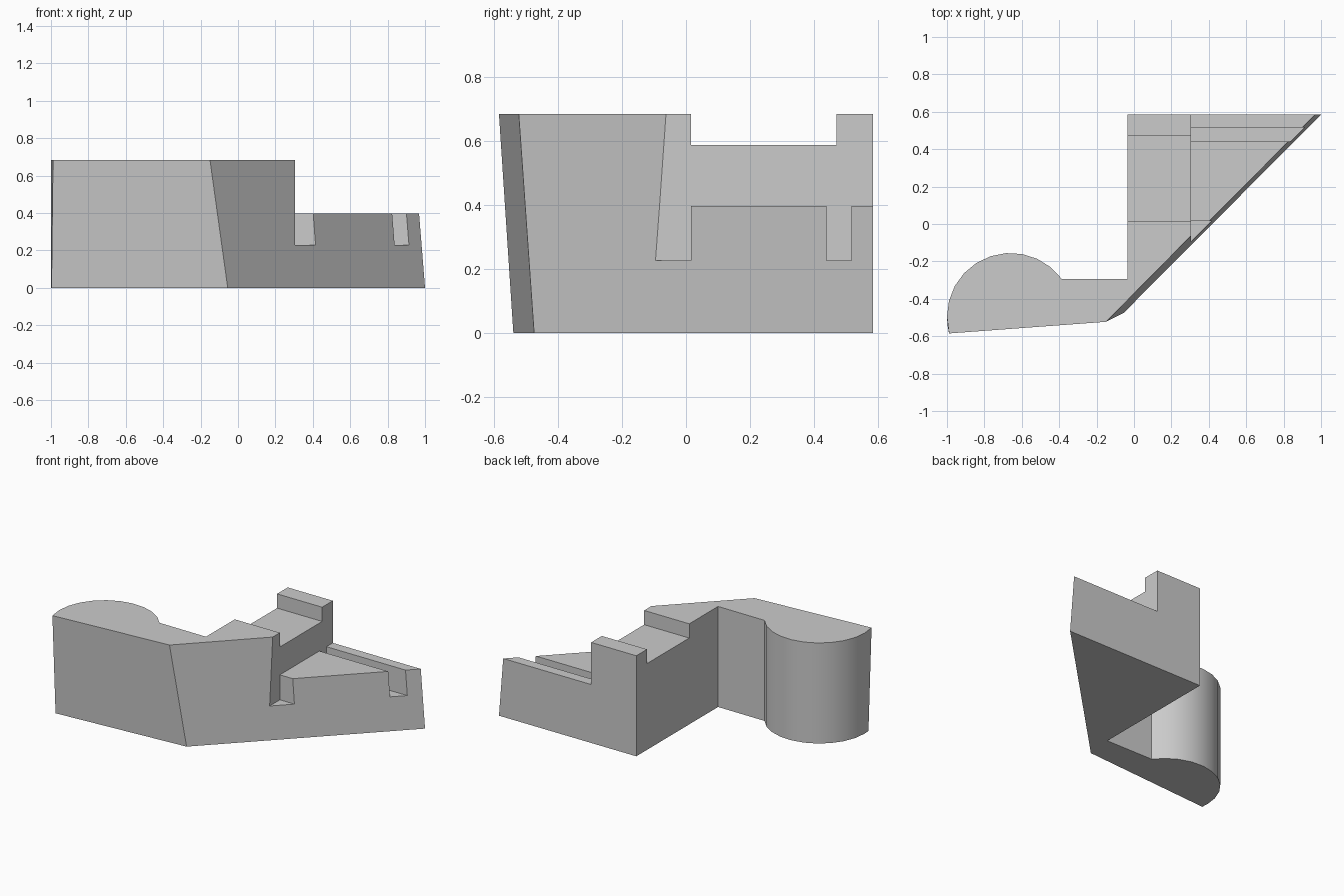
import bpy
import bmesh
import math
from mathutils import Vector

if "Cube" in bpy.data.objects:
    bpy.data.objects.remove(bpy.data.objects["Cube"], do_unlink=True)

HEIGHT = 0.685

# Single plain grey material
grey = bpy.data.materials.new("light grey")
grey.use_nodes = True
grey.diffuse_color = (0.6, 0.6, 0.6, 1)
grey.node_tree.nodes["Principled BSDF"].inputs["Base Color"].default_value = (0.6, 0.6, 0.6, 1)


def make_object(name, bm):
    bmesh.ops.recalc_face_normals(bm, faces=bm.faces[:])
    mesh = bpy.data.meshes.new(name)
    bm.to_mesh(mesh)
    bm.free()
    mesh.materials.append(grey)
    obj = bpy.data.objects.new(name, mesh)
    bpy.context.collection.objects.link(obj)
    return obj


def loft(name, bottom, top, z0, z1):
    """Solid between two outlines with the same number of points."""
    bm = bmesh.new()
    lo = [bm.verts.new((x, y, z0)) for x, y in bottom]
    hi = [bm.verts.new((x, y, z1)) for x, y in top]
    bm.faces.new(lo[::-1])
    bm.faces.new(hi)
    n = len(lo)
    for i in range(n):
        j = (i + 1) % n
        bm.faces.new((lo[i], lo[j], hi[j], hi[i]))
    return make_object(name, bm)


def box(name, x, y, z):
    outline = [(x[0], y[0]), (x[1], y[0]), (x[1], y[1]), (x[0], y[1])]
    return loft(name, outline, outline, z[0], z[1])


# Outline: rounded lobe, inner corner, tall block, then the leaning front faces
CENTRE, RADIUS, STEPS = Vector((-0.66, -0.495)), 0.34, 11
lobe = []
for i in range(STEPS):
    a = math.radians(36.5 + (180 - 36.5) * i / (STEPS - 1))
    lobe.append((CENTRE.x + RADIUS * math.cos(a), CENTRE.y + RADIUS * math.sin(a)))
back = [(-0.035, 0.585), (-0.035, -0.295)] + lobe

bottom = [(1.0, 0.585)] + back + [(-0.997, -0.54), (-0.055, -0.475)]
top = [(0.945, 0.585)] + back + [(-0.989, -0.585), (-0.15, -0.523)]
body = loft("body", bottom, top, 0, HEIGHT)

# Stepped recesses: low wing, saddle in the tall block, two grooves in the wing
cutters = [
    box("wing_cutter", (0.305, 1.3), (-0.8, 0.8), (0.398, 1.0)),
    box("saddle_cutter", (-0.3, 0.6), (0.015, 0.47), (0.588, 1.0)),
    box("front_groove_cutter", (0.305, 1.3), (-0.8, 0.015), (0.228, 1.0)),
    box("rear_groove_cutter", (0.305, 1.3), (0.44, 0.517), (0.228, 1.0)),
]
bpy.ops.object.select_all(action='DESELECT')
body.select_set(True)
bpy.context.view_layer.objects.active = body
for cutter in cutters:
    cutter.hide_render = True
    mod = body.modifiers.new(cutter.name, 'BOOLEAN')
    mod.operation = 'DIFFERENCE'
    mod.solver = 'EXACT'
    mod.object = cutter
    bpy.ops.object.modifier_apply(modifier=mod.name)
    bpy.data.objects.remove(cutter, do_unlink=True)

# Smooth lobe, crisp edges elsewhere
bpy.ops.object.shade_smooth_by_angle(angle=math.radians(30))
